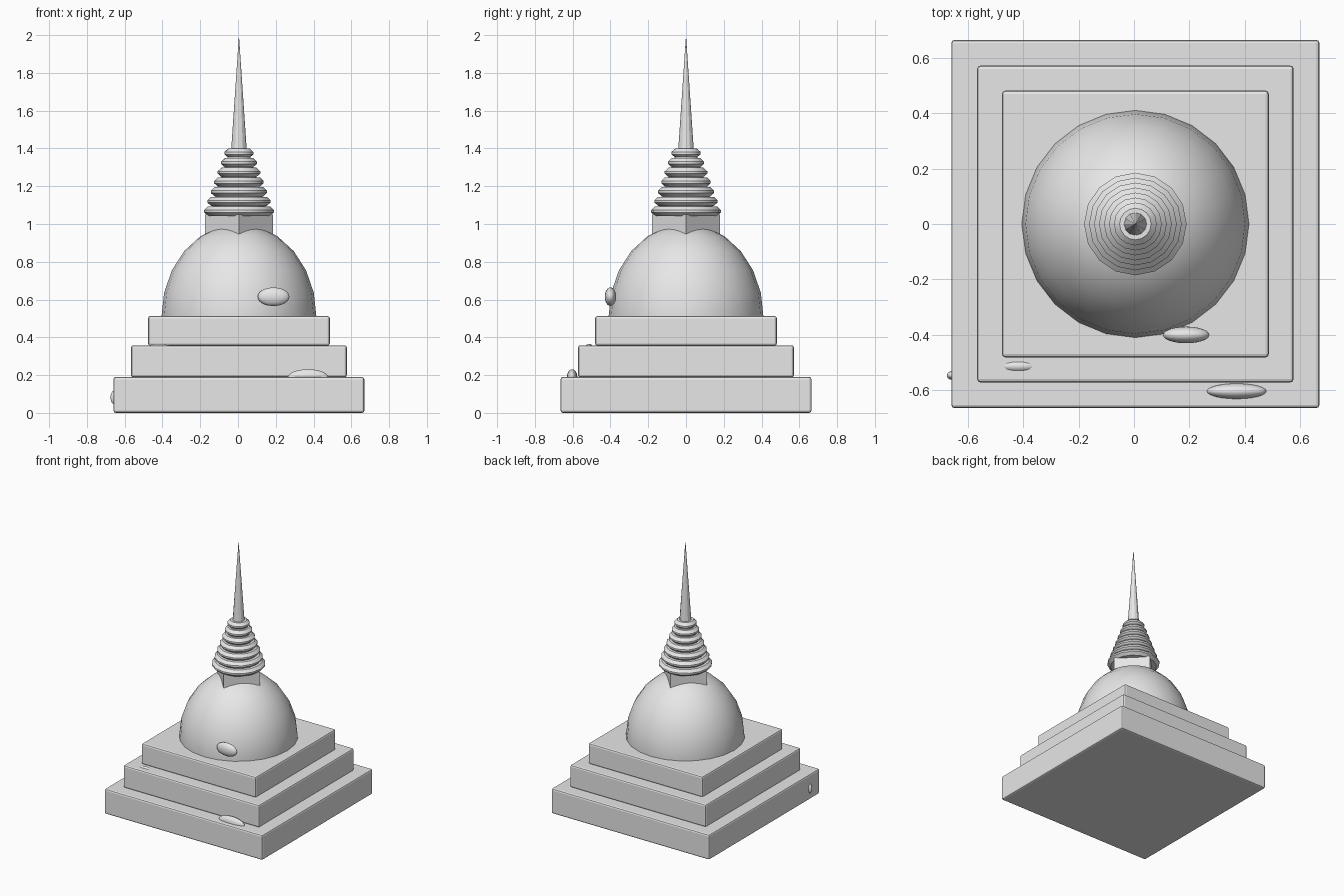
import bpy
import bmesh
import math
from mathutils import Matrix, Vector

cube = bpy.data.objects.get("Cube")
if cube:
    bpy.data.objects.remove(cube, do_unlink=True)

CX = 0.005  # shared axis of the monument

stone = bpy.data.materials.new("pale_stone")
stone.use_nodes = True
stone.diffuse_color = (0.8, 0.8, 0.8, 1)
stone.node_tree.nodes["Principled BSDF"].inputs["Base Color"].default_value = (0.8, 0.8, 0.8, 1)


def add_object(name, bm, smooth_angle=None):
    bmesh.ops.recalc_face_normals(bm, faces=bm.faces)
    mesh = bpy.data.meshes.new(name)
    bm.to_mesh(mesh)
    bm.free()
    mesh.materials.append(stone)
    obj = bpy.data.objects.new(name, mesh)
    bpy.context.collection.objects.link(obj)
    if smooth_angle:
        bpy.ops.object.select_all(action='DESELECT')
        obj.select_set(True)
        bpy.context.view_layer.objects.active = obj
        bpy.ops.object.shade_smooth_by_angle(angle=math.radians(smooth_angle))
    return obj


def terrace(name, half, bottom, top):
    bm = bmesh.new()
    scale = Matrix.Diagonal((2 * half, 2 * half, top - bottom, 1))
    bmesh.ops.create_cube(bm, size=1, matrix=Matrix.Translation((CX, 0, (bottom + top) / 2)) @ scale)
    bevel = add_object(name, bm).modifiers.new("soft_edges", 'BEVEL')
    bevel.width = 0.012
    bevel.segments = 2


def ellipsoid(name, centre, radii, segments=24, rings=12, cut=False):
    bm = bmesh.new()
    matrix = Matrix.Translation(centre) @ Matrix.Diagonal((*radii, 1))
    bmesh.ops.create_uvsphere(bm, u_segments=segments, v_segments=rings, radius=1, matrix=matrix)
    if cut:  # keep only the upper half
        geom = bm.verts[:] + bm.edges[:] + bm.faces[:]
        bmesh.ops.bisect_plane(bm, geom=geom, plane_co=Vector(centre) - Vector((0, 0, 0.01)),
                               plane_no=(0, 0, 1), clear_inner=True)
        bmesh.ops.holes_fill(bm, edges=[e for e in bm.edges if e.is_boundary])
    add_object(name, bm, 40)


def cone(name, sides, r_bottom, r_top, bottom, top):
    bm = bmesh.new()
    bmesh.ops.create_cone(bm, cap_ends=True, segments=sides, radius1=r_bottom, radius2=r_top,
                          depth=top - bottom, matrix=Matrix.Translation((CX, 0, (bottom + top) / 2)))
    return add_object(name, bm)


def lathe(name, profile, sides):
    bm = bmesh.new()
    loops = []
    for r, z in profile:
        turn = [2 * math.pi * i / sides for i in range(sides)]
        loops.append([bm.verts.new((CX + r * math.cos(a), r * math.sin(a), z)) for a in turn])
    for low, high in zip(loops, loops[1:]):
        for i in range(sides):
            j = (i + 1) % sides
            bm.faces.new((low[i], low[j], high[j], high[i]))
    bm.faces.new(loops[0])
    bm.faces.new(loops[-1])
    add_object(name, bm, 30)


# Stepped square base
terrace("lower_terrace", 0.664, 0.0, 0.19)
terrace("middle_terrace", 0.571, 0.188, 0.358)
terrace("upper_terrace", 0.481, 0.356, 0.513)

# Dome and the diagonal square block on top of it
ellipsoid("dome", (CX, 0, 0.51), (0.41, 0.41, 0.49), cut=True)
cone("square_neck", 4, 0.18, 0.18, 0.85, 1.05)

# Tapering stack of chamfered rings
for i in range(7):
    r = 0.185 - 0.018 * i
    z = 1.068 + 0.0512 * i
    lathe(f"ring_{i + 1}", [(r - 0.022, z - 0.025), (r, z - 0.006), (r, z + 0.006),
                            (r - 0.02, z + 0.025)], 16)
cone("ring_core", 16, 0.15, 0.05, 1.06, 1.39)

# Slender finial
cone("spire", 12, 0.042, 0.0, 1.38, 2.0)

# Small rounded stones embedded in the surfaces
ellipsoid("dome_stone", (0.188, -0.4, 0.615), (0.084, 0.03, 0.049))
ellipsoid("lower_ledge_stone", (0.37, -0.603, 0.187), (0.108, 0.028, 0.044))
ellipsoid("middle_ledge_stone", (-0.418, -0.513, 0.336), (0.076, 0.024, 0.03))
ellipsoid("side_stone", (-0.655, -0.546, 0.082), (0.02, 0.016, 0.036))
